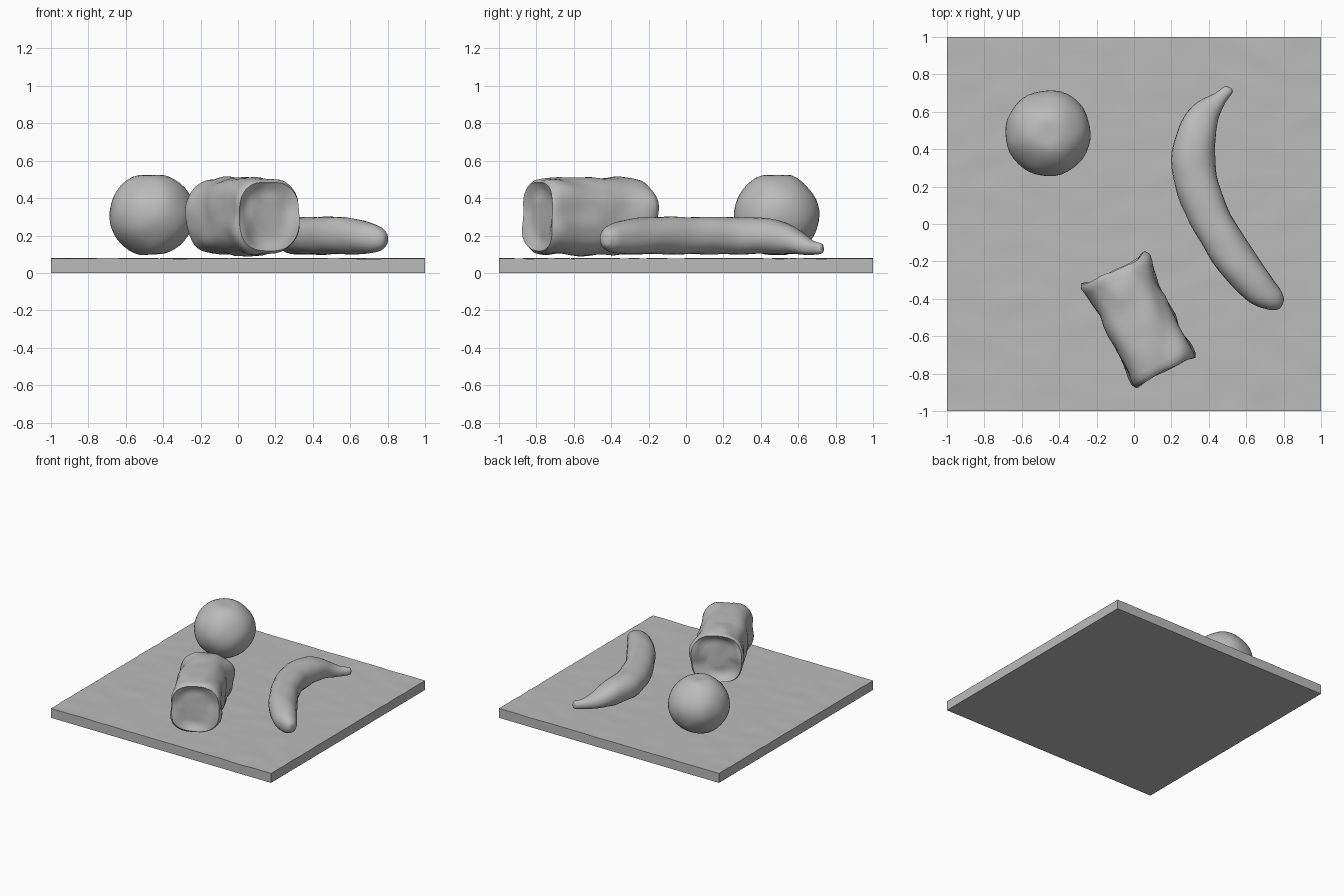
import bpy, bmesh, math
from mathutils import Vector, noise

if "Cube" in bpy.data.objects:
    bpy.data.objects.remove(bpy.data.objects["Cube"])

grey = bpy.data.materials.new("plain_grey")
grey.diffuse_color = (0.5, 0.5, 0.5, 1)
grey.use_nodes = True
grey.node_tree.nodes["Principled BSDF"].inputs["Base Color"].default_value = grey.diffuse_color


def finish(name, bm, angle=50):
    bmesh.ops.recalc_face_normals(bm, faces=bm.faces)
    me = bpy.data.meshes.new(name)
    bm.to_mesh(me)
    bm.free()
    me.materials.append(grey)
    ob = bpy.data.objects.new(name, me)
    bpy.context.collection.objects.link(ob)
    bpy.ops.object.select_all(action='DESELECT')
    ob.select_set(True)
    bpy.context.view_layer.objects.active = ob
    bpy.ops.object.shade_smooth_by_angle(angle=math.radians(angle))
    return ob


def roughen(bm, amount, scale):
    """Push vertices along their normals for a hand-moulded surface."""
    bm.normal_update()
    for v in bm.verts:
        v.co += v.normal * amount * noise.noise(v.co * scale)


def loft(sections, sides, power):
    """Skin superellipse rings: (x, y, z, half width, half height)."""
    bm = bmesh.new()
    pts = [Vector(s[:3]) for s in sections]
    rings = []
    for i, (x, y, z, w, h) in enumerate(sections):
        t = sections[i][5:] if len(sections[i]) > 5 else None
        d = pts[min(i + 1, len(pts) - 1)] - pts[max(i - 1, 0)]
        d.z = 0
        side = Vector((d.y, -d.x, 0)).normalized()
        ring = []
        for k in range(sides):
            a = 2 * math.pi * k / sides
            c, s = math.cos(a), math.sin(a)
            u = math.copysign(abs(c) ** (2 / power), c) * w
            v = math.copysign(abs(s) ** (2 / power), s) * h
            ring.append(bm.verts.new(pts[i] + side * u + Vector((0, 0, v))))
        rings.append(ring)
    for a, b in zip(rings, rings[1:]):
        for k in range(sides):
            n = (k + 1) % sides
            bm.faces.new((a[k], a[n], b[n], b[k]))
    bm.faces.new(rings[0])
    bm.faces.new(rings[-1])
    return bm


def smooth_path(keys, steps):
    """Catmull-Rom interpolation of section rows."""
    out = []
    for i in range(len(keys) - 1):
        p = [keys[max(0, min(len(keys) - 1, i + j))] for j in (-1, 0, 1, 2)]
        for s in range(steps):
            t = s / steps
            out.append([0.5 * (2 * b + (c - a) * t + (2 * a - 5 * b + 4 * c - d) * t * t
                               + (3 * b - a - 3 * c + d) * t ** 3) for a, b, c, d in zip(*p)])
    return out + [list(keys[-1])]


# Base slab with a gently uneven top
bm = bmesh.new()
bmesh.ops.create_grid(bm, x_segments=50, y_segments=50, size=1)
ext = bmesh.ops.extrude_face_region(bm, geom=bm.faces[:])
for v in [g for g in ext["geom"] if isinstance(g, bmesh.types.BMVert)]:
    v.co.z = 0.077 + 0.004 * noise.noise(Vector((v.co.x * 5, v.co.y * 9, 3)))
finish("base_slab", bm, 40)

# Round fruit, slightly flattened above and below
bm = bmesh.new()
bmesh.ops.create_icosphere(bm, subdivisions=4, radius=0.23)
for v in bm.verts:
    v.co.z = max(-0.213, min(0.211, v.co.z * 0.96))
    v.co += Vector((-0.46, 0.485, 0.311))
roughen(bm, 0.009, 7)
finish("round_fruit", bm)

# Curved fruit, from stem to blunt tip
curve = [
    (0.515, 0.728, 0.132, 0.012, 0.020), (0.505, 0.715, 0.132, 0.028, 0.030),
    (0.455, 0.665, 0.137, 0.038, 0.038), (0.385, 0.590, 0.165, 0.078, 0.066),
    (0.335, 0.480, 0.193, 0.105, 0.093), (0.318, 0.350, 0.199, 0.117, 0.099),
    (0.343, 0.190, 0.200, 0.113, 0.100), (0.425, 0.000, 0.200, 0.108, 0.100),
    (0.540, -0.190, 0.199, 0.107, 0.099), (0.660, -0.330, 0.192, 0.092, 0.090),
    (0.745, -0.400, 0.182, 0.066, 0.068), (0.785, -0.428, 0.178, 0.035, 0.038),
    (0.793, -0.433, 0.178, 0.010, 0.012)]
bm = loft(smooth_path(curve, 4), 24, 2.2)
roughen(bm, 0.007, 8)
finish("curved_fruit", bm)

# Squarish roll with flared rims and dished ends
start, end = Vector((-0.105, -0.25)), Vector((0.163, -0.785))
profile = [(0.07, 0.08, 0.08), (0.055, 0.13, 0.14), (0.015, 0.168, 0.175),
           (0.0, 0.188, 0.188), (0.035, 0.200, 0.198), (0.12, 0.190, 0.203),
           (0.30, 0.184, 0.206), (0.50, 0.184, 0.206), (0.70, 0.184, 0.206),
           (0.88, 0.188, 0.203), (0.965, 0.192, 0.198), (1.0, 0.180, 0.184),
           (0.985, 0.160, 0.170), (0.955, 0.125, 0.135), (0.945, 0.08, 0.08)]
axis = (end - start).normalized()
across = Vector((axis.y, -axis.x))
bm = loft([(0, -0.01 * i, 0, w, h) for i, (t, w, h) in enumerate(profile)], 40, 2.7)
bm.verts.ensure_lookup_table()
for i, v in enumerate(bm.verts):
    t = profile[i // 40][0]
    # corner bulge: rims reach further out at the sides than at the top
    reach = (t - 0.5) * 0.05 * (1 - abs(v.co.z) / 0.21) * (abs(t - 0.5) > 0.4)
    p = start.lerp(end, t + reach) - across * v.co.x * -1
    v.co = Vector((p.x, p.y, v.co.z + 0.302))
bmesh.ops.subdivide_edges(bm, edges=bm.edges[:], cuts=1, use_grid_fill=True)
roughen(bm, 0.018, 8)
finish("bread_roll", bm)
